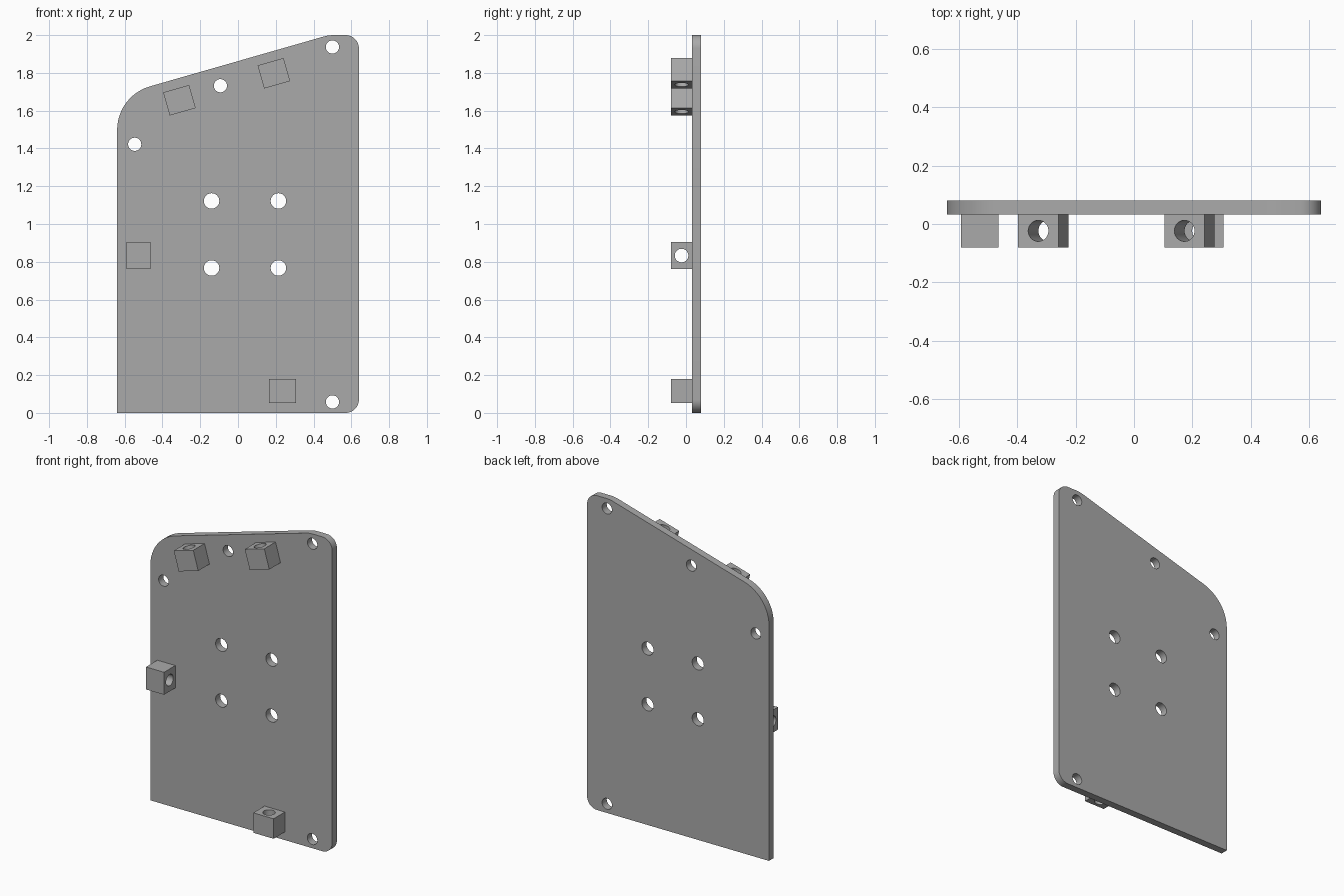
import bpy
import bmesh
from math import cos, sin, pi, radians, tan
from mathutils import Vector

cube = bpy.data.objects.get("Cube")
if cube:
    bpy.data.objects.remove(cube, do_unlink=True)

grey = bpy.data.materials.new("plain grey")
grey.use_nodes = True
colour = (0.4, 0.4, 0.4, 1)
grey.diffuse_color = colour
grey.node_tree.nodes["Principled BSDF"].inputs["Base Color"].default_value = colour

SLOPE = radians(16)
FRONT, JOIN, BACK = -0.08, 0.033, 0.08


def circle(x, y, r, sides=40):
    return [(x + r * cos(2 * pi * i / sides), y + r * sin(2 * pi * i / sides))
            for i in range(sides)]


def rounded(corners, steps=12):
    """Outline through (x, y, radius) corners, each replaced by a tangent arc."""
    points = []
    for i, (x, y, r) in enumerate(corners):
        p = Vector((x, y))
        if r == 0:
            points.append(p)
            continue
        a = (Vector(corners[i - 1][:2]) - p).normalized()
        b = (Vector(corners[(i + 1) % len(corners)][:2]) - p).normalized()
        half = a.angle(b) / 2
        centre = p + (a + b).normalized() * (r / sin(half))
        start = p + a * (r / tan(half)) - centre
        end = p + b * (r / tan(half)) - centre
        sweep = start.angle(end)
        for k in range(steps + 1):
            t = k / steps
            points.append(centre + (start * sin((1 - t) * sweep)
                                    + end * sin(t * sweep)) / sin(sweep))
    return points


def extruded(name, loops, thickness, location, rotation):
    """Solid from a flat outline with holes."""
    curve = bpy.data.curves.new(name, 'CURVE')
    curve.dimensions = '2D'
    curve.fill_mode = 'BOTH'
    curve.extrude = thickness / 2
    for loop in loops:
        spline = curve.splines.new('POLY')
        spline.points.add(len(loop) - 1)
        for point, (x, y) in zip(spline.points, loop):
            point.co = (x, y, 0, 1)
        spline.use_cyclic_u = True
    obj = bpy.data.objects.new(name, curve)
    bpy.context.collection.objects.link(obj)
    obj.location, obj.rotation_euler = location, rotation
    bpy.ops.object.select_all(action='DESELECT')
    obj.select_set(True)
    bpy.context.view_layer.objects.active = obj
    bpy.ops.object.convert(target='MESH')
    obj = bpy.context.view_layer.objects.active

    # Weld caps to walls
    bm = bmesh.new()
    bm.from_mesh(obj.data)
    bmesh.ops.remove_doubles(bm, verts=bm.verts, dist=0.0001)
    bmesh.ops.recalc_face_normals(bm, faces=bm.faces)
    bm.to_mesh(obj.data)
    bm.free()
    obj.data.materials.clear()
    obj.data.materials.append(grey)
    bpy.ops.object.shade_smooth_by_angle(angle=radians(30))
    return obj


# Plate with a sloping top, rounded corners and drilled holes
left, right, shoulder = -0.64, 0.64, 0.48
outline = rounded([
    (left, 0, 0),
    (right, 0, 0.07),
    (right, 2, 0.07),
    (shoulder, 2, 0.2),
    (left, 2 - (shoulder - left) * tan(SLOPE), 0.24),
])
edge_holes = [(0.5, 1.937), (0.5, 0.058), (-0.093, 1.732), (-0.547, 1.422)]
centre_holes = [(x, z) for x in (-0.14, 0.214) for z in (0.767, 1.122)]
holes = [circle(x, z, 0.035) for x, z in edge_holes]
holes += [circle(x, z, 0.041) for x, z in centre_holes]
extruded("plate", [outline] + holes, BACK - JOIN,
         (0, (JOIN + BACK) / 2, 0), (pi / 2, 0, 0))

# Drilled mounting blocks on the front
half_w, half_d = 0.0715, (JOIN - FRONT) / 2
square = [(-half_w, -half_d), (half_w, -half_d), (half_w, half_d), (-half_w, half_d)]
for name, x, z, angle in [
    ("top_right_block", -0.31, 1.655, -SLOPE),
    ("top_left_block", 0.19, 1.798, -SLOPE),
    ("side_block", -0.528, 0.833, pi / 2),
    ("bottom_block", 0.235, 0.115, 0),
]:
    extruded(name, [square, circle(0, 0, 0.036)], 0.127,
             (x, (FRONT + JOIN) / 2, z), (0, angle, 0))
